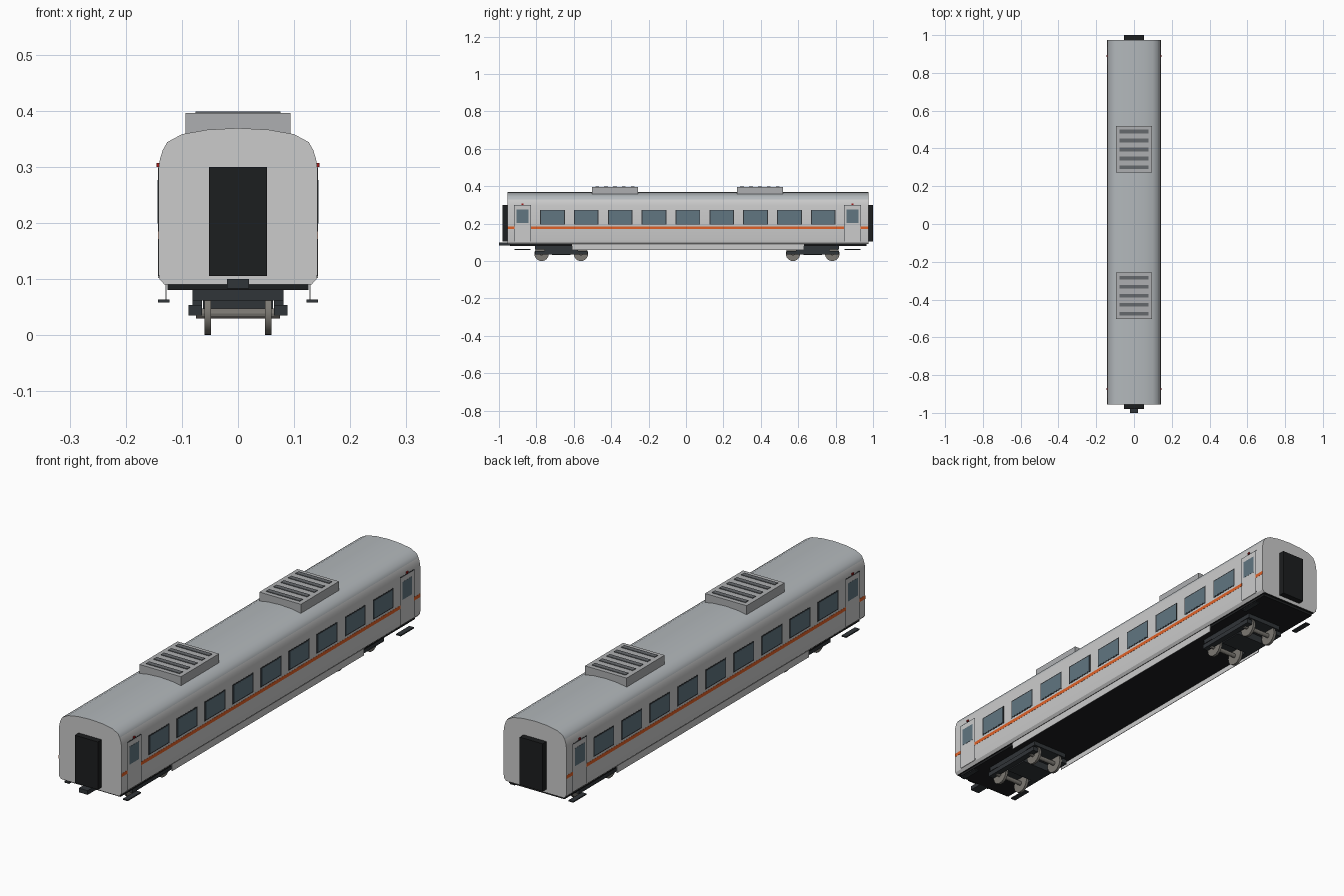
import bpy, bmesh, math
from mathutils import Matrix

if "Cube" in bpy.data.objects:
    bpy.data.objects.remove(bpy.data.objects["Cube"])


def mat(name, r, g, b):
    m = bpy.data.materials.new(name)
    m.diffuse_color = (r, g, b, 1)
    m.use_nodes = True
    m.node_tree.nodes["Principled BSDF"].inputs["Base Color"].default_value = m.diffuse_color
    return m


BODY = mat("body_grey", 0.56, 0.56, 0.55)
ROOF = mat("roof_grey", 0.45, 0.48, 0.50)
UNIT = mat("unit_grey", 0.42, 0.43, 0.44)
SLAT = mat("slat_grey", 0.13, 0.14, 0.15)
BLACK = mat("black", 0.012, 0.013, 0.014)
DARK = mat("chassis_dark", 0.03, 0.035, 0.04)
FRAME = mat("window_frame", 0.03, 0.035, 0.04)
GLASS = mat("glass", 0.12, 0.18, 0.22)
ORANGE = mat("orange", 0.75, 0.12, 0.02)
RED = mat("red", 0.35, 0.01, 0.01)
STEEL = mat("steel", 0.2, 0.19, 0.17)


def finish(bm, name, *mats):
    bmesh.ops.recalc_face_normals(bm, faces=bm.faces)
    me = bpy.data.meshes.new(name)
    bm.to_mesh(me)
    bm.free()
    for m in mats:
        me.materials.append(m)
    ob = bpy.data.objects.new(name, me)
    bpy.context.collection.objects.link(ob)
    return ob


def box(name, m, x, y, z):
    """Box from (min, max) ranges."""
    bm = bmesh.new()
    bmesh.ops.create_cube(bm, size=1)
    for v in bm.verts:
        for i, (a, b) in enumerate((x, y, z)):
            v.co[i] = a if v.co[i] < 0 else b
    return finish(bm, name, m)


def side_box(name, m, x0, x1, y, z):
    """Box repeated on both sides of the car."""
    box(name + "_right", m, (x0, x1), y, z)
    box(name + "_left", m, (-x1, -x0), y, z)


def cylinder(name, m, r, depth, loc, n=24):
    bm = bmesh.new()
    bmesh.ops.create_cone(bm, cap_ends=True, segments=n, radius1=r, radius2=r, depth=depth,
                          matrix=Matrix.Translation(loc) @ Matrix.Rotation(math.pi / 2, 4, 'Y'))
    return finish(bm, name, m)


def smooth(ob, deg):
    bpy.ops.object.select_all(action='DESELECT')
    ob.select_set(True)
    bpy.context.view_layer.objects.active = ob
    bpy.ops.object.shade_smooth_by_angle(angle=math.radians(deg))


MID = 0.01            # centre of the body along y
Y0, Y1 = -0.955, 0.975

# Body shell: one cross-section extruded along the car
half = [(0.131, 0.09), (0.14, 0.10), (0.142, 0.112), (0.142, 0.295), (0.139, 0.314),
        (0.134, 0.330), (0.126, 0.344), (0.100, 0.358), (0.055, 0.366), (0.0, 0.369)]
prof = half + [(-x, z) for x, z in half[-2::-1]]
bm = bmesh.new()
face = bm.faces.new([bm.verts.new((x, Y0, z)) for x, z in prof])
ext = bmesh.ops.extrude_face_region(bm, geom=[face])
for v in ext["geom"]:
    if isinstance(v, bmesh.types.BMVert):
        v.co.y = Y1
if not any(len(f.verts) > 4 and f.calc_center_median().y < Y0 + 0.01 for f in bm.faces):
    bm.faces.new([v for v in bm.verts if v.co.y < 0])
bmesh.ops.recalc_face_normals(bm, faces=bm.faces)
for f in bm.faces:
    if f.normal.z > 0.4:
        f.material_index = 1
    elif f.normal.z < -0.9:
        f.material_index = 2
smooth(finish(bm, "body_shell", BODY, ROOF, BLACK), 32)

# Underframe, skirts, coupler and end gangways
box("underframe", BLACK, (-0.126, 0.126), (-0.94, 0.965), (0.08, 0.095))
side_box("skirt", BODY, 0.127, 0.129, (MID - 0.62, MID + 0.62), (0.06, 0.095))
box("coupler", DARK, (-0.02, 0.02), (-1.0, -0.94), (0.083, 0.10))
box("front_gangway", BLACK, (-0.052, 0.052), (-0.98, -0.95), (0.105, 0.30))
box("rear_gangway", BLACK, (-0.052, 0.052), (0.97, 1.0), (0.105, 0.30))

# Passenger windows
for i in range(9):
    y = MID + (i - 4) * 0.181
    side_box(f"window_frame_{i}", FRAME, 0.138, 0.1428, (y - 0.066, y + 0.066), (0.194, 0.274))
    side_box(f"window_glass_{i}", GLASS, 0.138, 0.1434, (y - 0.061, y + 0.061), (0.199, 0.269))

# Orange stripe, broken at the doors
for i, span in enumerate([(Y0, -0.918), (-0.830, 0.846), (0.934, Y1)]):
    side_box(f"stripe_{i}", ORANGE, 0.138, 0.1426, span, (0.171, 0.185))

# Doors with window, lamp and step
for tag, y in (("front", -0.874), ("rear", 0.890)):
    side_box(tag + "_door_seal", FRAME, 0.138, 0.1423, (y - 0.046, y + 0.046), (0.105, 0.299))
    side_box(tag + "_door", BODY, 0.138, 0.1428, (y - 0.043, y + 0.043), (0.102, 0.296))
    side_box(tag + "_door_glass", GLASS, 0.138, 0.1434, (y - 0.031, y + 0.031), (0.203, 0.276))
    side_box(tag + "_lamp", RED, 0.138, 0.1455, (y - 0.005, y + 0.005), (0.300, 0.307))
    side_box(tag + "_step", DARK, 0.122, 0.143, (y - 0.043, y + 0.043), (0.058, 0.063))

# Roof cooling units with slats
for tag, y in (("front", -0.380), ("rear", 0.395)):
    box(tag + "_roof_unit", UNIT, (-0.094, 0.094), (y - 0.123, y + 0.123), (0.355, 0.396))
    for i in range(5):
        c = y + (i - 2) * 0.0475
        box(f"{tag}_slat_{i}", SLAT, (-0.076, 0.076), (c - 0.01, c + 0.01), (0.39, 0.3985))

# Bogies: frame, side beams, axles and wheels
for tag, y in (("front", MID - 0.677), ("rear", MID + 0.667)):
    box(tag + "_bogie_frame", DARK, (-0.081, 0.081), (y - 0.14, y + 0.14), (0.062, 0.085))
    box(tag + "_bogie_bolster", DARK, (-0.062, 0.062), (y - 0.05, y + 0.05), (0.032, 0.07))
    side_box(tag + "_bogie_beam", DARK, 0.064, 0.088, (y - 0.14, y + 0.14), (0.035, 0.054))
    side_box(tag + "_bogie_post", DARK, 0.064, 0.081, (y - 0.09, y + 0.09), (0.05, 0.07))
    for j, s in enumerate((-1, 1)):
        c = y + s * 0.105
        cylinder(f"{tag}_axle_{j}", STEEL, 0.009, 0.15, (0, c, 0.0385), 12)
        for side in (-1, 1):
            w = cylinder(f"{tag}_wheel_{j}_{'right' if side > 0 else 'left'}", STEEL,
                         0.0385, 0.011, (side * 0.054, c, 0.0385))
            smooth(w, 30)
